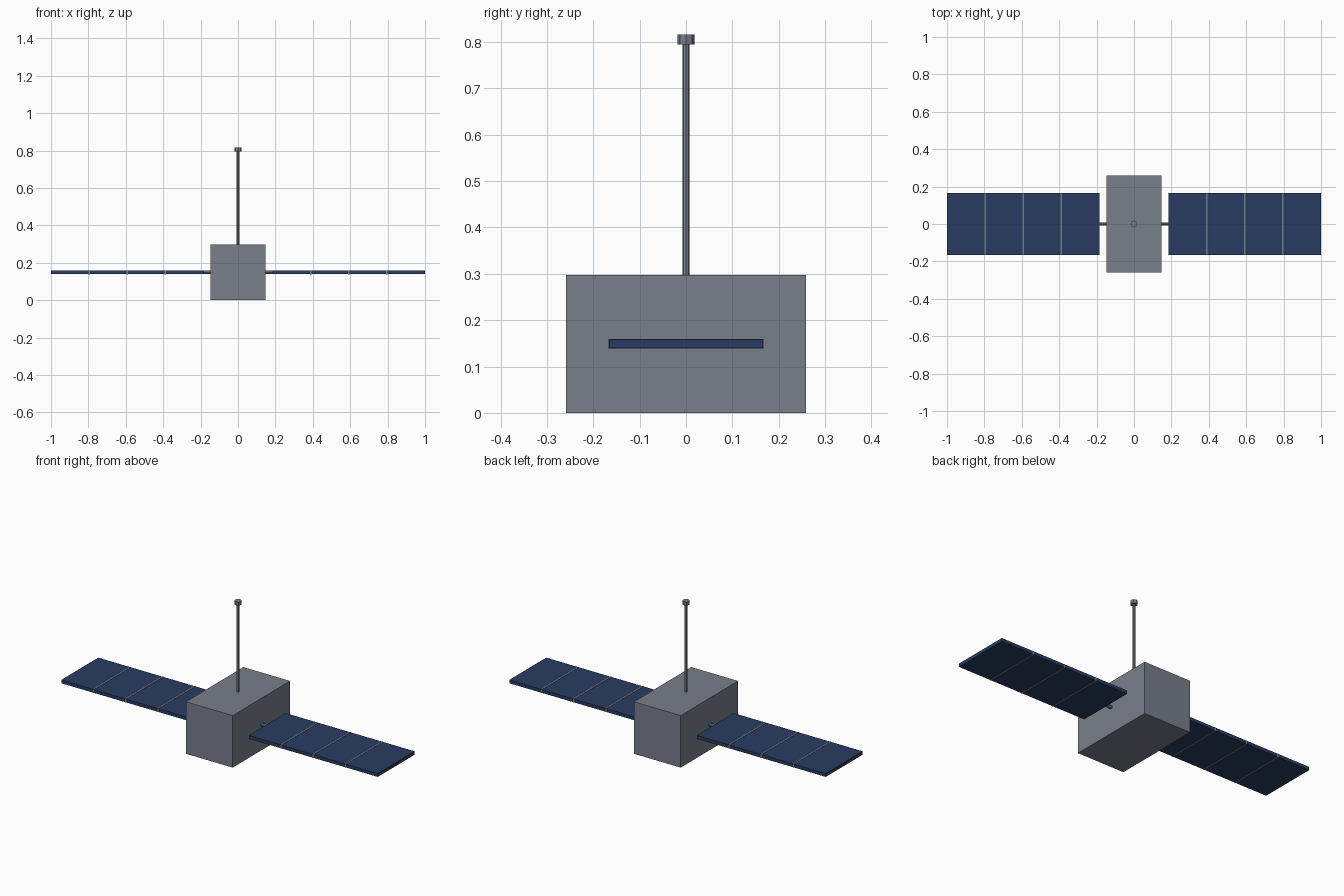
import bpy
from math import pi

if "Cube" in bpy.data.objects:
    bpy.data.objects.remove(bpy.data.objects["Cube"])

BODY = (0.296, 0.518, 0.297)
MID_Z = 0.149
PANEL_IN, PANEL_OUT = 0.185, 1.0
CELLS = 4


def material(name, rgb):
    mat = bpy.data.materials.new(name)
    mat.diffuse_color = (*rgb, 1)
    mat.use_nodes = True
    mat.node_tree.nodes["Principled BSDF"].inputs["Base Color"].default_value = mat.diffuse_color
    return mat


blue = material("panel_blue", (0.022, 0.045, 0.12))
grey = material("body_grey", (0.19, 0.21, 0.255))


def box(name, size, loc, mat):
    bpy.ops.mesh.primitive_cube_add(size=1, location=loc)
    ob = bpy.context.object
    ob.name = name
    ob.scale = size
    bpy.ops.object.transform_apply(location=False, rotation=False, scale=True)
    ob.data.materials.append(mat)


def rod(name, radius, length, loc, rot=(0, 0, 0)):
    bpy.ops.mesh.primitive_cylinder_add(vertices=8, radius=radius, depth=length,
                                        location=loc, rotation=rot)
    ob = bpy.context.object
    ob.name = name
    ob.data.materials.append(grey)


# Main body
box("body", BODY, (0, 0, BODY[2] / 2), grey)

# Antenna mast and its cap
rod("antenna_mast", 0.0075, 0.498, (0, 0, 0.546))
rod("antenna_tip", 0.0185, 0.021, (0, 0, 0.8055))

# Solar wings with arms and cell dividers
span = PANEL_OUT - PANEL_IN
for side, s in (("left", -1), ("right", 1)):
    rod(f"{side}_arm", 0.0093, 0.037, (s * 0.1665, 0, MID_Z), (0, pi / 2, 0))
    box(f"{side}_solar_panel", (span, 0.333, 0.019),
        (s * (PANEL_IN + span / 2), 0, MID_Z), blue)
    for i in range(1, CELLS):
        x = s * (PANEL_IN + span * i / CELLS)
        box(f"{side}_divider_{i}", (0.0075, 0.334, 0.0215), (x, 0, MID_Z), grey)
